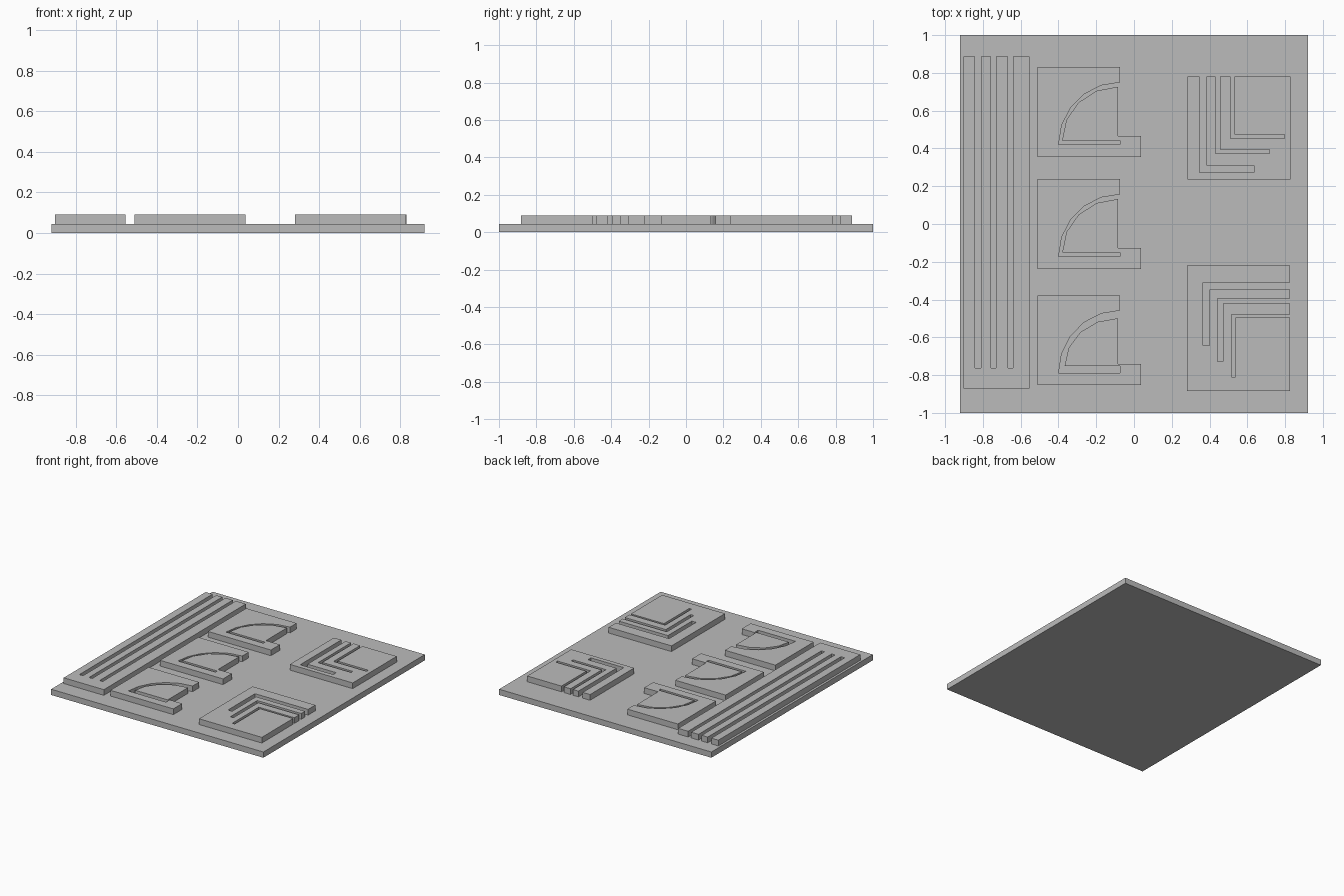
import bpy, bmesh, math

if "Cube" in bpy.data.objects:
    bpy.data.objects.remove(bpy.data.objects["Cube"], do_unlink=True)

grey = bpy.data.materials.new("plain grey")
grey.use_nodes = True
colour = (0.5, 0.5, 0.5, 1)
grey.diffuse_color = colour
grey.node_tree.nodes["Principled BSDF"].inputs["Base Color"].default_value = colour

PLATE, TOP = 0.045, 0.09


def slab(name, outline, z0=PLATE, z1=TOP):
    """Extrude a flat outline upward into a solid block."""
    bm = bmesh.new()
    face = bm.faces.new([bm.verts.new((x, y, z0)) for x, y in outline])
    grown = bmesh.ops.extrude_face_region(bm, geom=[face], use_keep_orig=True)
    verts = [g for g in grown["geom"] if isinstance(g, bmesh.types.BMVert)]
    bmesh.ops.translate(bm, vec=(0, 0, z1 - z0), verts=verts)
    bmesh.ops.recalc_face_normals(bm, faces=bm.faces[:])
    mesh = bpy.data.meshes.new(name)
    bm.to_mesh(mesh)
    bm.free()
    mesh.materials.append(grey)
    obj = bpy.data.objects.new(name, mesh)
    bpy.context.collection.objects.link(obj)


def box(x0, x1, y0, y1):
    return [(x0, y0), (x1, y0), (x1, y1), (x0, y1)]


def arc(cx, cy, rx, ry, steps):
    """Quarter arc from straight above the centre round to its left."""
    angles = [math.pi / 2 * (1 + i / steps) for i in range(steps + 1)]
    return [(cx + rx * math.cos(a), cy + ry * math.sin(a)) for a in angles]


def arch_block(name, cy, gap):
    """Block with a quarter-round groove and a projecting foot."""
    neck, left, foot = -0.073, -0.51, 0.036
    outer = arc(neck, cy, 0.326, 0.33, 5)
    inner = arc(neck - 0.011, cy + gap, 0.315 - 0.87 * gap, 0.33 - 2.1 * gap, 4)
    outline = [(left, cy + 0.41), (neck, cy + 0.41)] + outer
    outline += [(neck, cy), (neck, cy + gap)] + inner[::-1]
    outline += [(neck - 0.011, cy + 0.046), (foot, cy + 0.046),
                (foot, cy - 0.064), (left, cy - 0.064)]
    slab(name, outline)


def chevron(left, right, bottom, top, slots):
    """Block outline with nested L grooves open at its top edge."""
    outline = [(left, top)]
    for xa, xb, low, high, end in slots:
        outline += [(xa, top), (xa, low), (end, low),
                    (end, high), (xb, high), (xb, top)]
    return outline + [(right, top), (right, bottom), (left, bottom)]


# Base plate
slab("base_plate", box(-0.92, 0.92, -1, 1), 0, PLATE)

# Long block with three straight grooves open at the back
comb = [(-0.902, 0.888)]
for a, b in ((-0.842, -0.81), (-0.758, -0.73), (-0.667, -0.64)):
    comb += [(a, 0.888), (a, -0.762), (b, -0.762), (b, 0.888)]
slab("long_grooved_block", comb + [(-0.554, 0.888), (-0.554, -0.87), (-0.902, -0.87)])

# Three arch blocks
arch_block("back_arch_block", 0.42, 0.021)
arch_block("middle_arch_block", -0.173, 0.022)
arch_block("front_arch_block", -0.788, 0.037)

# Corner blocks with nested L grooves; the front one is turned to open sideways
slab("back_corner_block", chevron(0.284, 0.829, 0.236, 0.782, (
    (0.348, 0.385, 0.273, 0.31, 0.634),
    (0.432, 0.454, 0.374, 0.395, 0.718),
    (0.511, 0.532, 0.453, 0.475, 0.797))))
front = chevron(0.22, 0.883, 0.28, 0.825, (
    (0.31, 0.347, 0.364, 0.4, 0.644),
    (0.395, 0.421, 0.443, 0.47, 0.729),
    (0.48, 0.496, 0.517, 0.538, 0.809)))
slab("front_corner_block", [(v, -u) for u, v in front])
